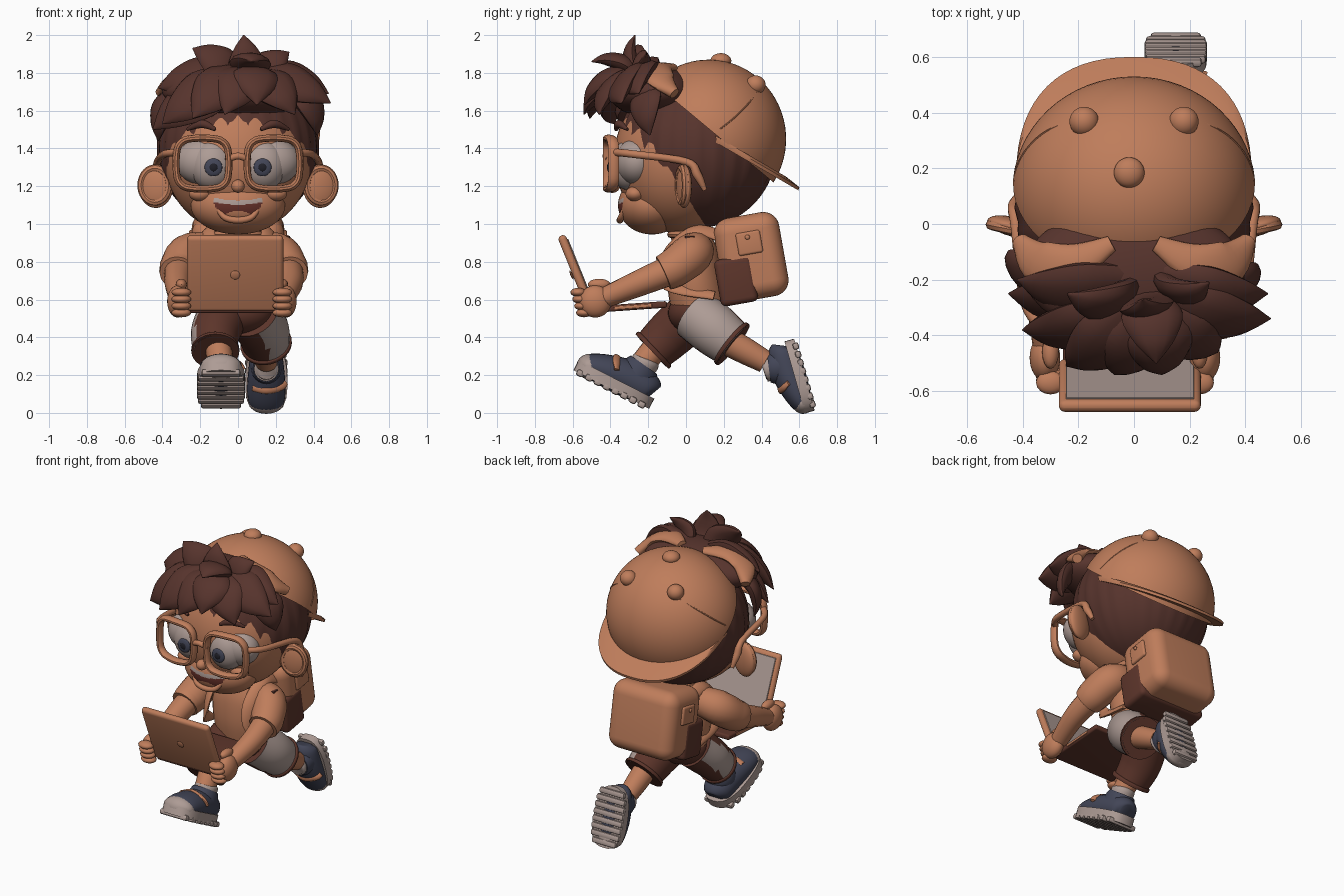
import bpy, bmesh, math
from math import sin, cos, pi, radians
from mathutils import Vector, Matrix, Euler

if "Cube" in bpy.data.objects:
    bpy.data.objects.remove(bpy.data.objects["Cube"])


def material(name, *rgb):
    m = bpy.data.materials.new(name)
    m.use_nodes = True
    m.diffuse_color = (*rgb, 1)
    bsdf = next(n for n in m.node_tree.nodes if n.type == 'BSDF_PRINCIPLED')
    bsdf.inputs["Base Color"].default_value = (*rgb, 1)
    return m


TAN = material("warm tan", .52, .205, .105)
BROWN = material("dark brown hair", .095, .034, .026)
SHORTS = material("chestnut cloth", .11, .036, .024)
NAVY = material("navy", .055, .06, .095)
GREY = material("pale grey", .42, .33, .3)
BLACK = material("pupil black", .015, .015, .022)
RED = material("mouth red", .13, .03, .022)
made = []


def finish(name, bm, mat, loc=(0, 0, 0), rot=(0, 0, 0)):
    bmesh.ops.recalc_face_normals(bm, faces=bm.faces[:])
    me = bpy.data.meshes.new(name)
    bm.to_mesh(me)
    bm.free()
    me.materials.append(mat)
    o = bpy.data.objects.new(name, me)
    o.location, o.rotation_euler = loc, rot
    bpy.context.collection.objects.link(o)
    made.append(o)
    return o


def sphere(rad, seg=32):
    bm = bmesh.new()
    bmesh.ops.create_uvsphere(bm, u_segments=seg, v_segments=seg * 2 // 3, radius=1)
    bmesh.ops.scale(bm, vec=rad, verts=bm.verts[:])
    return bm


def ball(name, loc, rad, mat, rot=(0, 0, 0), seg=32):
    return finish(name, sphere(rad, seg), mat, loc, rot)


def box(name, loc, size, mat, tilt=0, bevel=.01, seg=4):
    bm = bmesh.new()
    bmesh.ops.create_cube(bm, size=1)
    bmesh.ops.scale(bm, vec=size, verts=bm.verts[:])
    bmesh.ops.bevel(bm, geom=bm.edges[:], offset=bevel, segments=seg, profile=.5, affect='EDGES')
    return finish(name, bm, mat, loc, (radians(tilt), 0, 0))


def power(v, e):
    return math.copysign(abs(v) ** e, v)


def tube(name, pts, mat, ref=(0, 1, 0), closed=False, steps=6, sides=16):
    """Loft through points (x, y, z, width[, thickness])."""
    P = [Vector((*p, p[3]) if len(p) == 4 else p) for p in pts]
    n = len(P)
    at = lambda i: P[i % n] if closed else P[max(0, min(n - 1, i))]
    path = []
    for i in range(n if closed else n - 1):
        a, b, c, d = at(i - 1), at(i), at(i + 1), at(i + 2)
        for s in range(steps):
            t = s / steps
            path.append(.5 * (2 * b + (c - a) * t + (2 * a - 5 * b + 4 * c - d) * t * t
                              + (3 * b - a - 3 * c + d) * t ** 3))
    if not closed:
        path.append(P[-1])
    bm, rings, m, ref = bmesh.new(), [], len(path), Vector(ref)
    for i, p in enumerate(path):
        lo, hi = (i - 1, (i + 1) % m) if closed else (max(i - 1, 0), min(i + 1, m - 1))
        tan = Vector(path[hi][:3]) - Vector(path[lo][:3])
        side = tan.cross(ref).normalized()
        up = side.cross(tan).normalized()
        w, h = max(p[3], .003), max(p[4], .003)
        rings.append([bm.verts.new(Vector(p[:3]) + side * w * cos(2 * pi * k / sides)
                                   + up * h * sin(2 * pi * k / sides)) for k in range(sides)])
    for i in range(m if closed else m - 1):
        A, B = rings[i], rings[(i + 1) % m]
        for k in range(sides):
            j = (k + 1) % sides
            bm.faces.new((A[k], A[j], B[j], B[k]))
    if not closed:
        bm.faces.new(rings[0])
        bm.faces.new(rings[-1])
    return finish(name, bm, mat)


# Head, neck and nose
ball("head", (0, -.03, 1.35), (.39, .35, .4), TAN, seg=48)
tube("neck", [(0, .03, .88, .1), (0, 0, 1.05, .1)], TAN)
ball("nose", (0, -.39, 1.2), (.035, .04, .035), TAN)

# Jaw with the open smile, teeth and tongue marked out by region
jaw = ball("jaw", (0, -.18, 1.1), (.25, .18, .155), TAN, seg=160)
jaw.data.materials.append(RED)
jaw.data.materials.append(GREY)
for f in jaw.data.polygons:
    x, y, z = f.center
    top = .025 + .9 * x * x
    if y < 0 and z < top and (x / .13) ** 2 + ((z - .025) / .09) ** 2 < 1:
        tongue = (x / .07) ** 2 + ((z + .065) / .035) ** 2 < 1
        f.material_index = 2 if z > top - .024 else 0 if tongue else 1
tube("lower_lip", [(-.11, -.325, 1.085, .012), (-.07, -.345, 1.035, .016), (0, -.35, 1.02, .018),
                   (.07, -.345, 1.035, .016), (.11, -.325, 1.085, .012)], TAN, sides=10)

# Eyes, brows, ears and glasses, mirrored
for s, side in ((1, "left"), (-1, "right")):
    ball(side + "_eye_corner", (s * .18, -.26, 1.33), (.15, .115, .125), GREY)
    ball(side + "_eye", (s * .135, -.305, 1.31), (.12, .1, .13), GREY)
    ball(side + "_iris", (s * .13, -.4, 1.3), (.047, .014, .047), NAVY)
    ball(side + "_pupil", (s * .13, -.41, 1.3), (.022, .008, .022), BLACK)
    tube(side + "_brow", [(s * .12, -.37, 1.5, .01), (s * .19, -.355, 1.53, .022, .02),
                          (s * .27, -.31, 1.5, .008)], BROWN)
    ball(side + "_cheek", (s * .2, -.27, 1.16), (.06, .05, .04), TAN)
    ball(side + "_ear", (s * .435, -.01, 1.2), (.095, .035, .115), TAN, (0, 0, s * .25))
    rim = [(s * .44 + .073 * cos(a), -.02 + .018 * s * cos(a), 1.205 + .09 * sin(a), .02)
           for a in (2 * pi * k / 12 for k in range(12))]
    tube(side + "_ear_rim", rim, TAN, closed=True, steps=3, sides=8)
    frame = []
    for k in range(16):
        x = .14 * power(cos(pi * k / 8), .6)
        frame.append((s * (.188 + x), -.41 + .2 * max(x, 0), 1.32 + .135 * power(sin(pi * k / 8), .6), .019, .03))
    tube(side + "_lens_frame", frame, TAN, closed=True, steps=3, sides=10)
    tube(side + "_temple", [(s * .32, -.38, 1.38, .02), (s * .39, -.28, 1.37, .02), (s * .425, 0, 1.33, .02),
                            (s * .43, .06, 1.26, .024), (s * .42, .1, 1.18, .012)], TAN, ref=(1, 0, 0), sides=10)
tube("glasses_bridge", [(-.06, -.41, 1.34, .018), (0, -.425, 1.36, .018), (.06, -.41, 1.34, .018)], TAN)

# Back hair with combed grooves
bm = sphere((.425, .42, .42), 96)
for v in bm.verts:
    groove = 1 + .012 * cos(26 * math.atan2(v.co.y, v.co.x)) * (1 - abs(v.co.z) / .43)
    v.co.x *= groove
    v.co.y *= groove
finish("back_hair", bm, BROWN, (0, .06, 1.4))

# Swept fringe: a base mass and pointed leaf locks
ball("fringe_base", (0, -.17, 1.7), (.4, .24, .14), BROWN)
centre = Vector((0, -.1, 1.5))
locks = [((.04, -.22, 1.72), (.03, -.27, 2.0), .1), ((.1, -.18, 1.74), (.27, -.21, 1.91), .1),
         ((0, -.22, 1.74), (-.24, -.25, 1.93), .11), ((0, -.2, 1.76), (-.42, -.2, 1.72), .14),
         ((0, -.22, 1.76), (-.45, -.25, 1.5), .15), ((0, -.28, 1.78), (-.4, -.38, 1.53), .14),
         ((.02, -.26, 1.8), (-.24, -.51, 1.56), .14), ((.05, -.26, 1.8), (-.07, -.54, 1.58), .13),
         ((.07, -.26, 1.8), (.1, -.54, 1.63), .13), ((.08, -.26, 1.78), (.3, -.46, 1.58), .13),
         ((.06, -.23, 1.78), (.49, -.34, 1.64), .13), ((.08, -.18, 1.78), (.48, -.25, 1.69), .12),
         ((.05, -.24, 1.76), (.08, -.5, 1.86), .11), ((.28, -.18, 1.74), (.42, -.19, 1.47), .1),
         ((-.3, -.15, 1.72), (-.42, -.14, 1.44), .1)]
for i, (root, tip, w) in enumerate(locks):
    a, b = Vector(root), Vector(tip)
    d = (b - a).normalized()
    out = (a + b) / 2 - centre + Vector((0, -.2, 0))
    out = (out - d * out.dot(d)).normalized()
    mid, far = a.lerp(b, .4) + out * .05, a.lerp(b, .75) + out * .04
    tube(f"hair_lock_{i}", [(*a, w * .5, w * .35), (*mid, w, w * .42), (*far, w * .66, w * .3), (*b, .003)],
         BROWN, ref=out, sides=12)

# Backward cap: dome, buttons, seams, brim and front straps
cap_c, cap_r = Vector((0, .12, 1.45)), Vector((.437, .41, .42))
bm = sphere(cap_r, 64)
for point, normal in (((0, .03, .03), (0, .64, .77)), ((0, -.17, 0), (0, 1, .1))):
    bmesh.ops.bisect_plane(bm, geom=bm.verts[:] + bm.edges[:] + bm.faces[:],
                           plane_co=point, plane_no=normal, clear_inner=True)
finish("cap_dome", bm, TAN, cap_c)


def on_cap(x, y, z):
    d = Vector((x, y, z)).normalized()
    return cap_c + Vector((d.x * cap_r.x, d.y * cap_r.y, d.z * cap_r.z))


ball("cap_top_button", on_cap(-.04, .16, 1), (.055, .055, .04), TAN)
for s, side in ((1, "left"), (-1, "right")):
    ball(side + "_cap_button", on_cap(s * .42, .62, .7), (.053, .053, .05), TAN)
    tube(side + "_cap_seam", [(*on_cap(s * q, .62 - .25 * q * q, .75 - .45 * q), .004) for q in (.4, .7, 1, 1.3)],
         TAN, sides=6)
    tube(side + "_cap_strap", [(s * .08, -.07, 1.83, .03, .02), (s * .22, -.14, 1.82, .07, .03),
                               (s * .34, -.14, 1.77, .08, .03), (s * .41, -.06, 1.69, .03)], TAN, ref=(s * .5, 0, 1))
bm = bmesh.new()
rows = []
for k in range(33):
    a = radians(-88 + 176 * k / 32)
    row = []
    for ry, rx, drop in ((.33, .38, 0), (.41, .425, 0), (.48, .425, .015), (.475, .42, .035), (.33, .38, .03)):
        y = .12 + ry * power(cos(a), .75)
        row.append(bm.verts.new((rx * power(sin(a), .85), y, 1.5 - .58 * (y - .1) - drop)))
    rows.append(row)
for A, B in zip(rows, rows[1:]):
    for j in range(5):
        bm.faces.new((A[j], B[j], B[(j + 1) % 5], A[(j + 1) % 5]))
finish("cap_brim", bm, TAN)

# Shirt, arms, hands and pack straps
tube("shirt", [(0, .07, .56, .18, .15), (0, .05, .7, .2, .15), (0, .04, .85, .19, .13), (0, .03, .95, .11, .09)],
     TAN, sides=28)
tube("collar", [(.12 * cos(a), .02 + .1 * sin(a), .945, .02) for a in (pi * k / 6 for k in range(12))],
     TAN, ref=(0, 0, 1), closed=True, steps=2, sides=8)
for s, side, hx, o in ((1, "left", .245, -.025), (-1, "right", -.31, -.02)):
    tube(side + "_sleeve", [(s * .13, .06, .87, .09), (s * .24 + o, .03, .84, .11), (s * .29 + o, -.06, .77, .105),
                            (s * .3 + o, -.12, .74, .095)], TAN, ref=(0, 0, 1))
    tube(side + "_forearm", [(s * .29 + o, -.07, .76, .08), (s * .3 + o, -.24, .69, .07), (hx, -.43, .61, .055)],
         TAN, ref=(0, 0, 1))
    ball(side + "_palm", (hx + s * .01, -.48, .59), (.055, .085, .085), TAN)
    for k in range(4):
        ball(f"{side}_finger_{k}", (hx - s * .01, -.54 - .01 * k, .53 + .036 * k), (.052, .042, .024), TAN, seg=16)
    ball(side + "_thumb", (hx - s * .01, -.46, .68), (.03, .06, .03), TAN, seg=16)
    tube(side + "_pack_strap", [(s * .16, .2, .93, .04, .015), (s * .16, .04, .965, .04, .015),
                                (s * .15, -.1, .84, .04, .015), (s * .17, -.09, .68, .04, .015),
                                (s * .19, .15, .62, .03, .015)], TAN, ref=(s * .3, -.3, .4))
    box(side + "_strap_clip", (s * .26, .02, .925), (.03, .05, .025), BROWN, bevel=.004)

    # Backpack side pocket
    box(side + "_pocket", (s * .245, .335, .9), (.03, .13, .12), TAN, 10, .012)
    ball(side + "_pocket_stud", (s * .262, .325, .93), (.008, .013, .013), TAN, seg=12)
box("backpack", (0, .345, .825), (.49, .35, .45), TAN, 10, .085, 8)
box("backpack_base", (0, .265, .7), (.5, .2, .25), SHORTS, 10, .03)

# Open computer
box("computer_lid", (-.015, -.58, .74), (.51, .045, .43), TAN, 22, .022)
ball("lid_button", (-.015, -.606, .73), (.025, .006, .025), TAN, (radians(22), 0, 0), 20)
box("computer_screen", (-.015, -.558, .749), (.46, .008, .37), GREY, 22, .002, 1)
box("computer_base", (-.015, -.31, .56), (.48, .42, .035), SHORTS, 4, .012)
box("computer_side_trim", (-.015, -.28, .562), (.488, .2, .018), TAN, 4, .004)

# Shorts with pale outer panels
ball("shorts_seat", (0, .06, .53), (.19, .155, .12), SHORTS)
legs = (("left", 1, [(.08, .05, .52, .14), (.13, .15, .44, .14), (.15, .25, .36, .125)],
         [(.15, .2, .39, .075), (.15, .32, .325, .07), (.15, .42, .27, .06)]),
        ("right", -1, [(-.08, .03, .52, .135), (-.12, -.08, .42, .13), (-.12, -.18, .325, .115)],
         [(-.11, -.13, .37, .075), (-.1, -.18, .32, .07), (-.09, -.24, .25, .065)]))
for side, s, thigh, shin in legs:
    leg = tube(side + "_shorts_leg", thigh, SHORTS, sides=28)
    leg.data.materials.append(GREY)
    for f in leg.data.polygons:
        f.material_index = int(f.normal.x * s > (.2 if s > 0 else .8))
    mid, end = Vector(thigh[1][:3]), Vector(thigh[-1][:3])
    w = thigh[-1][3]
    tube(side + "_hem", [(*mid.lerp(end, .78), w - .02), (*mid.lerp(end, .85), w + .01), (*end, w + .012)],
         SHORTS, sides=28)
    tube(side + "_shin", shin, TAN)


# Shoes, built toe toward -y and then posed
def shoe(side, matrix):
    first = len(made)
    bm = bmesh.new()
    bmesh.ops.create_circle(bm, cap_ends=True, segments=40, radius=1)
    for v in bm.verts:
        c, d = v.co.x, v.co.y
        v.co = (power(c, .7) * (.126 - .012 * d), power(d, .8) * .225, .01)
    up = bmesh.ops.extrude_face_region(bm, geom=bm.faces[:])["geom"]
    bmesh.ops.translate(bm, vec=(0, 0, .06), verts=[v for v in up if isinstance(v, bmesh.types.BMVert)])
    finish(side + "_sole", bm, GREY)
    for k in range(8):
        y = -.185 + .052 * k
        box(f"{side}_tread_{k}", (0, y, .012), (.255 * (1 - (y / .24) ** 4) ** .5, .042, .036), GREY, bevel=.012, seg=2)
    tube(side + "_shoe_upper", [(0, .205, .09, .05, .05), (0, .17, .1, .09, .085), (0, .05, .1, .108, .1),
                                (0, -.08, .085, .115, .085), (0, -.17, .07, .1, .06), (0, -.21, .055, .05, .03)],
         NAVY, ref=(0, 0, 1), sides=24)
    ball(side + "_toe_cap", (0, -.155, .065), (.108, .072, .068), GREY)
    tube(side + "_shoe_collar", [(0, .08, .09, .1, .11), (0, .09, .17, .092, .1), (0, .095, .205, .08, .085)],
         NAVY, sides=24)
    tube(side + "_sock", [(0, .09, .17, .07), (0, .095, .225, .075), (0, .095, .24, .06)], GREY)
    tube(side + "_shoe_strap", [(-.08, -.04, .152, .022, .012), (0, -.05, .178, .022, .012), (.085, -.04, .15, .022, .012),
                                (.115, -.02, .115, .02, .01)], TAN, ref=(0, .01, 1))
    for o in made[first:]:
        o.matrix_world = matrix @ o.matrix_basis


def pose(loc, tilt, size):
    return Matrix.LocRotScale(Vector(loc), Euler((radians(tilt), 0, 0)), Vector((size, size, size)))


shoe("right", pose((-.09, -.4, .115), -27, 1))
shoe("left", pose((.15, .635, .205), 106, .88))

# Smooth shading with crisp edges
bpy.ops.object.select_all(action='DESELECT')
for o in made:
    o.select_set(True)
bpy.context.view_layer.objects.active = made[0]
bpy.ops.object.shade_smooth_by_angle(angle=radians(40))
